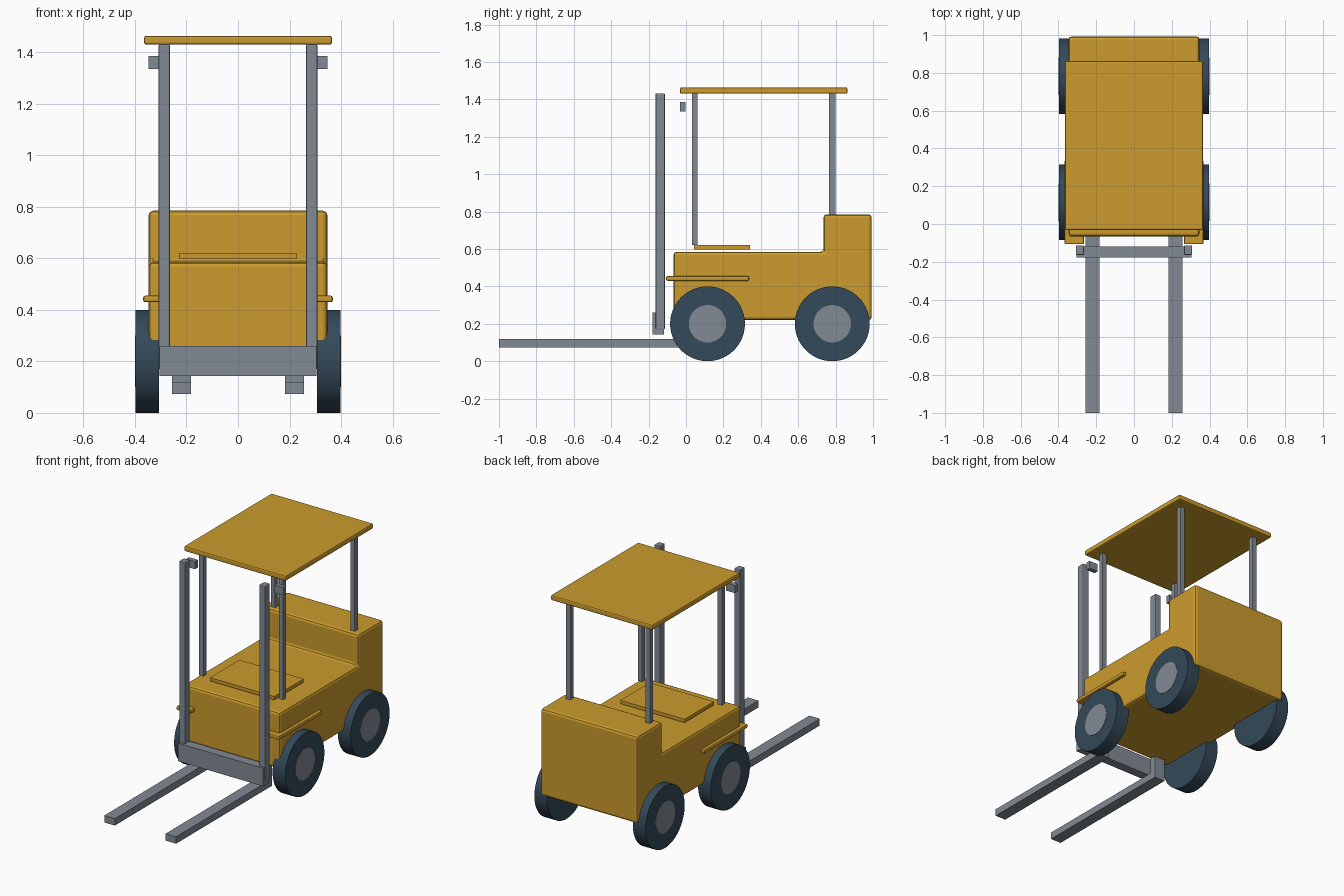
import bpy, bmesh, math
from mathutils import Matrix

if "Cube" in bpy.data.objects:
    bpy.data.objects.remove(bpy.data.objects["Cube"])


def colour(name, rgb):
    m = bpy.data.materials.new(name)
    m.diffuse_color = (*rgb, 1)
    m.use_nodes = True
    m.node_tree.nodes["Principled BSDF"].inputs["Base Color"].default_value = m.diffuse_color
    return m


YELLOW = colour("yellow_paint", (0.60, 0.33, 0.026))
STEEL = colour("grey_steel", (0.22, 0.255, 0.292))
RUBBER = colour("dark_rubber", (0.034, 0.066, 0.10))


def finish(name, bm, mat, bevel=0.0):
    bmesh.ops.recalc_face_normals(bm, faces=bm.faces)
    me = bpy.data.meshes.new(name)
    bm.to_mesh(me)
    bm.free()
    me.materials.append(mat)
    ob = bpy.data.objects.new(name, me)
    bpy.context.collection.objects.link(ob)
    if bevel:
        b = ob.modifiers.new("edge_bevel", 'BEVEL')
        b.width = bevel
        b.segments = 2
        b.limit_method = 'ANGLE'
    return ob


def box(name, xr, yr, zr, mat, bevel=0.0):
    bm = bmesh.new()
    size = [r[1] - r[0] for r in (xr, yr, zr)]
    mid = [(r[1] + r[0]) / 2 for r in (xr, yr, zr)]
    bmesh.ops.create_cube(bm, size=1, matrix=Matrix.Translation(mid) @ Matrix.Diagonal((*size, 1)))
    return finish(name, bm, mat, bevel)


def pair(name, xr, yr, zr, mat, bevel=0.0):
    """A box on the right and its mirror image on the left."""
    box(name + "_right", xr, yr, zr, mat, bevel)
    box(name + "_left", (-xr[1], -xr[0]), yr, zr, mat, bevel)


def disc(name, x0, x1, y, z, r, mat):
    bm = bmesh.new()
    m = Matrix.Translation(((x0 + x1) / 2, y, z)) @ Matrix.Rotation(math.pi / 2, 4, 'Y')
    bmesh.ops.create_cone(bm, cap_ends=True, segments=64, radius1=r, radius2=r,
                          depth=abs(x1 - x0), matrix=m)
    for f in bm.faces:
        f.smooth = len(f.verts) == 4
    for e in bm.edges:
        e.smooth = all(f.smooth for f in e.link_faces)
    return finish(name, bm, mat)


# Chassis with raised counterweight: side profile extruded across the width
profile = [(-0.067, 0.22), (0.993, 0.22), (0.993, 0.785),
           (0.735, 0.785), (0.735, 0.585), (-0.067, 0.585)]
bm = bmesh.new()
face = bm.faces.new([bm.verts.new((-0.347, y, z)) for y, z in profile])
ext = bmesh.ops.extrude_face_region(bm, geom=[face])
bmesh.ops.translate(bm, vec=(0.694, 0, 0),
                    verts=[g for g in ext["geom"] if isinstance(g, bmesh.types.BMVert)])
finish("chassis", bm, YELLOW, 0.017)

# Seat plate, roof and front fenders
box("seat", (-0.23, 0.23), (0.042, 0.343), (0.598, 0.62), YELLOW)
box("roof", (-0.365, 0.365), (-0.032, 0.863), (1.43, 1.464), YELLOW, 0.008)
pair("fender", (0.265, 0.368), (-0.107, 0.337), (0.43, 0.455), YELLOW, 0.007)

# Roof posts
pair("front_post", (0.27, 0.30), (0.032, 0.062), (0.62, 1.435), STEEL)
pair("rear_post", (0.27, 0.30), (0.765, 0.798), (0.77, 1.435), STEEL)

# Lamps
pair("lamp", (0.285, 0.348), (-0.033, -0.004), (1.335, 1.385), STEEL)

# Lifting mast, carriage and forks
pair("mast", (0.265, 0.308), (-0.163, -0.113), (0.17, 1.432), STEEL, 0.005)
box("carriage", (-0.305, 0.305), (-0.178, -0.118), (0.143, 0.26), STEEL)
pair("fork", (0.182, 0.257), (-1.0, -0.02), (0.073, 0.118), STEEL)
pair("fork_shank", (0.182, 0.257), (-0.06, -0.02), (0.118, 0.26), STEEL)

# Wheels with hub plates on the outer faces
for end, y in (("front", 0.115), ("rear", 0.782)):
    for side, s in (("right", 1), ("left", -1)):
        disc(f"{end}_wheel_{side}", s * 0.307, s * 0.398, y, 0.2, 0.2, RUBBER)
        disc(f"{end}_hub_{side}", s * 0.394, s * 0.40, y, 0.2, 0.1, STEEL)
